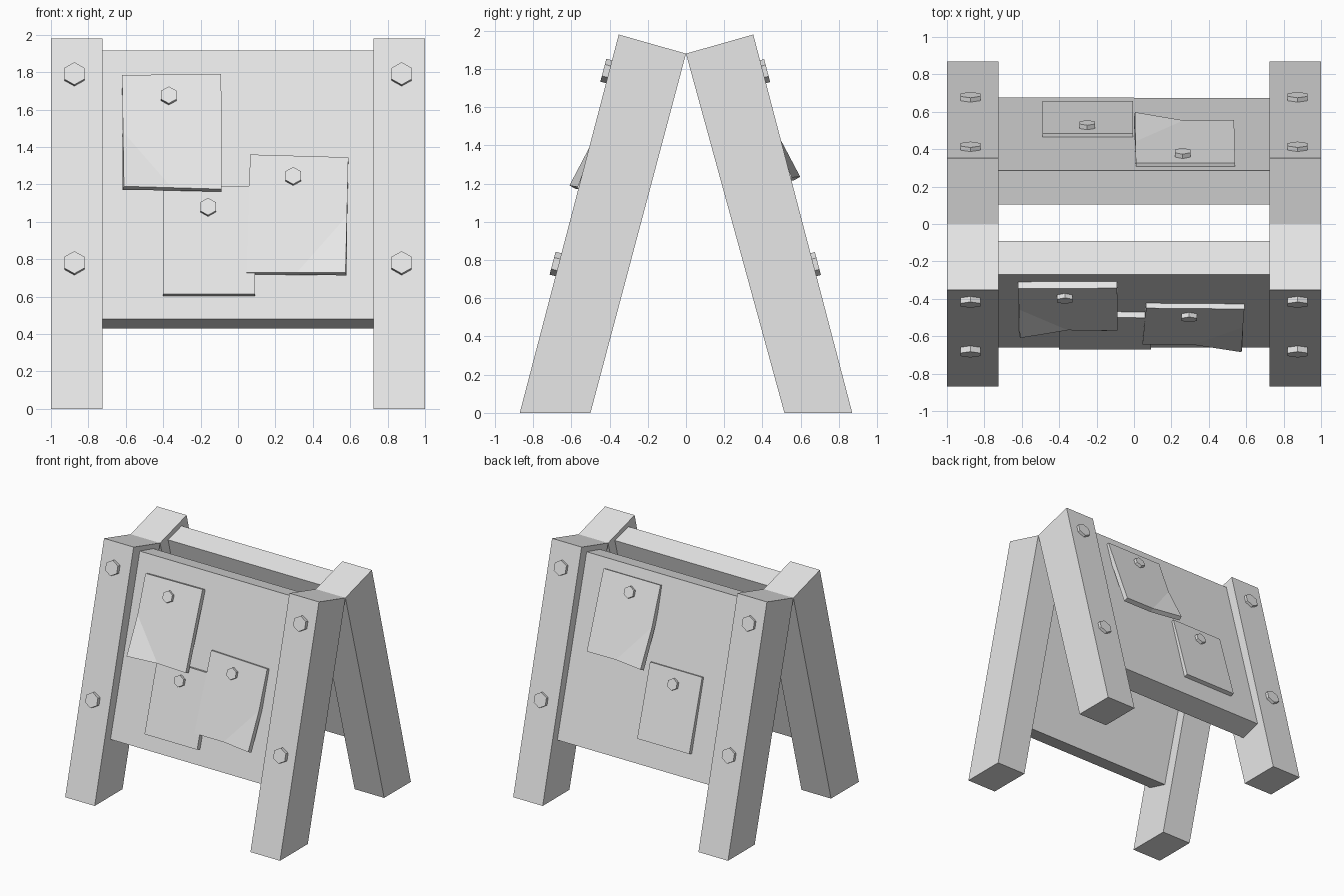
import bpy, bmesh, math
from mathutils import Matrix, Vector

if "Cube" in bpy.data.objects:
    bpy.data.objects.remove(bpy.data.objects["Cube"])

GREY = (0.8, 0.8, 0.8, 1)
grey = bpy.data.materials.new("light_grey")
grey.use_nodes = True
grey.diffuse_color = GREY
grey.node_tree.nodes["Principled BSDF"].inputs["Base Color"].default_value = GREY

FRONT = Matrix.Identity(4)
BACK = Matrix.Rotation(math.pi, 4, "Z")
LEAN = 0.263  # outward run of the legs per unit of height


def make_object(name, bm, matrix):
    mesh = bpy.data.meshes.new(name)
    bm.to_mesh(mesh)
    bm.free()
    mesh.materials.append(grey)
    obj = bpy.data.objects.new(name, mesh)
    obj.matrix_world = matrix
    bpy.context.collection.objects.link(obj)
    return obj


def prism(name, ring, sweep, matrix):
    """Extrude a ring of points along a vector into a closed solid."""
    bm = bmesh.new()
    face = bm.faces.new([bm.verts.new(p) for p in ring])
    out = bmesh.ops.extrude_face_region(bm, geom=[face])
    moved = [g for g in out["geom"] if isinstance(g, bmesh.types.BMVert)]
    bmesh.ops.translate(bm, verts=moved, vec=sweep)
    bmesh.ops.recalc_face_normals(bm, faces=bm.faces)
    return make_object(name, bm, matrix)


def beam(name, profile, x0, x1, side):
    """Side profile in y, z swept across x."""
    return prism(name, [(x0, y, z) for y, z in profile], (x1 - x0, 0, 0), side)


def bolt(name, x, y, z, radius, height, slope, side):
    """Hexagonal head standing on a leaning surface."""
    ring = []
    for i in range(6):
        a = i * math.pi / 3
        ring.append((radius * math.sin(a), 0.02, radius * math.cos(a)))
    lean = Matrix.Rotation(-math.atan(slope), 4, "X")
    place = side @ Matrix.Translation((x, y, z)) @ lean
    return prism(name, ring, (0, -height - 0.02, 0), place)


def patch(name, corners, y_top, slope, side, bolt_at, bent=None, lift=0.045):
    """Thin plate; corners run top left, bottom left, bottom right, top right."""
    z_top = corners[0][1]

    def on_plane(x, z):
        return Vector((x, y_top - slope * (z_top - z), z))

    pts = [on_plane(*c) for c in corners]
    bm = bmesh.new()
    if bent is None:
        bm.faces.new([bm.verts.new(p) for p in pts])
    else:
        # Cut one corner off along a fold and lift it outward
        before = bm.verts.new(pts[bent].lerp(pts[bent - 1], 0.49))
        after = bm.verts.new(pts[bent].lerp(pts[bent + 1], 0.49))
        tip = bm.verts.new(pts[bent] + Vector((0, -lift, 0)))
        ring = [bm.verts.new(p) for i, p in enumerate(pts) if i != bent]
        ring[bent:bent] = [before, after]
        bm.faces.new(ring)
        bm.faces.new([before, tip, after])
    obj = make_object(name, bm, side)
    solid = obj.modifiers.new("thickness", "SOLIDIFY")
    solid.thickness = 0.04
    solid.offset = -1
    x, z = bolt_at
    bolt(name + "_bolt", x, on_plane(x, z).y, z, 0.048, 0.025, slope, side)


# Two leaning panels, each with a pair of posts, a board and four bolts
for label, side, inner, shift, head in (("front", FRONT, 0.50, 0, 0.033),
                                        ("back", BACK, 0.515, -0.015, 0.025)):
    post = [(-0.87, 0), (-inner, 0), (0, 1.88), (-0.352, 1.98)]
    board = [(-0.66, 0.48), (-0.48, 0.43), (-0.09, 1.867), (-0.27, 1.915)]
    beam(label + "_board", [(y + shift, z) for y, z in board], -0.725, 0.725, side)
    for hand, s in (("left", 1), ("right", -1)):
        beam(f"{label}_{hand}_post", post, s * 0.725, s, side)
        for level, z in (("upper", 1.785), ("lower", 0.775)):
            bolt(f"{label}_{hand}_{level}_bolt", s * 0.875, -0.87 + LEAN * z, z,
                 0.062, head, LEAN, side)

# Repair plates on the front board
patch("front_upper_patch",
      [(-0.62, 1.785), (-0.61, 1.19), (-0.087, 1.175), (-0.09, 1.79)],
      -0.345, 0.37, FRONT, (-0.37, 1.67), bent=1)
patch("front_lower_patch",
      [(-0.40, 1.195), (-0.40, 0.615), (0.09, 0.615), (0.09, 1.19)],
      -0.50, 0.296, FRONT, (-0.16, 1.075))
patch("front_middle_patch",
      [(0.065, 1.36), (0.045, 0.73), (0.575, 0.73), (0.59, 1.345)],
      -0.45, 0.31, FRONT, (0.295, 1.24), bent=2, lift=0.04)

# Repair plates on the back board
patch("back_upper_patch",
      [(-0.54, 1.84), (-0.535, 1.23), (-0.005, 1.235), (-0.01, 1.84)],
      -0.325, 0.377, BACK, (-0.26, 1.73), bent=2)
patch("back_lower_patch",
      [(0.005, 1.26), (0.005, 0.68), (0.49, 0.68), (0.49, 1.26)],
      -0.485, 0.296, BACK, (0.25, 1.15))
